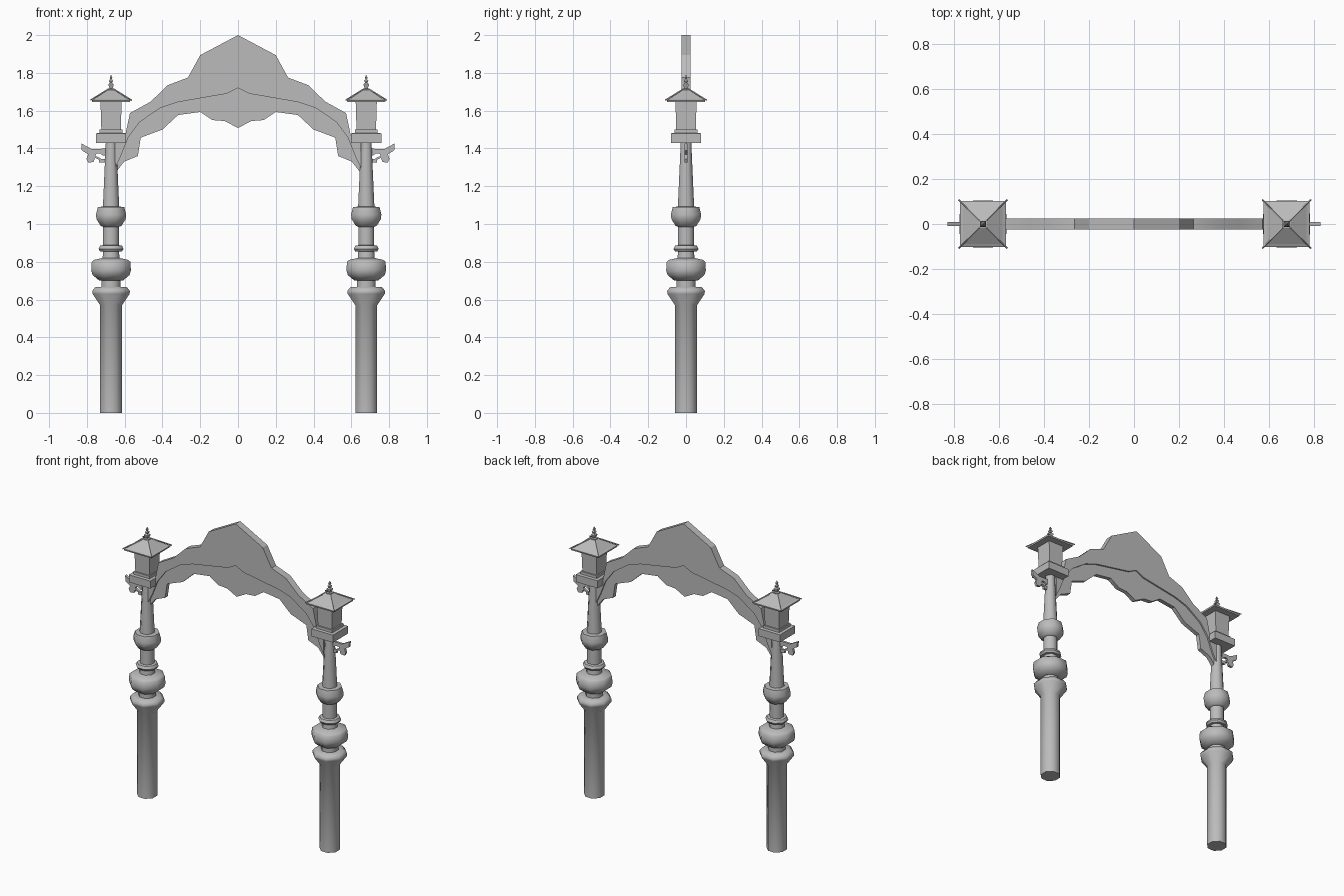
import bpy, bmesh, math
from mathutils import Vector

cube = bpy.data.objects.get("Cube")
if cube:
    bpy.data.objects.remove(cube, do_unlink=True)

stone = bpy.data.materials.new("grey_stone")
stone.use_nodes = True
colour = (0.5, 0.5, 0.5, 1)
stone.diffuse_color = colour
stone.node_tree.nodes["Principled BSDF"].inputs["Base Color"].default_value = colour


def finish(name, bm, smooth=None):
    bmesh.ops.recalc_face_normals(bm, faces=bm.faces)
    mesh = bpy.data.meshes.new(name)
    bm.to_mesh(mesh)
    bm.free()
    mesh.materials.append(stone)
    obj = bpy.data.objects.new(name, mesh)
    bpy.context.collection.objects.link(obj)
    if smooth:
        bpy.ops.object.select_all(action="DESELECT")
        obj.select_set(True)
        bpy.context.view_layer.objects.active = obj
        bpy.ops.object.shade_smooth_by_angle(angle=math.radians(smooth))
    return obj


def turned(name, x, profile, sides, smooth=None):
    """Stack of polygon rings; profile holds (half width, height)."""
    bm = bmesh.new()
    rings = []
    for half, z in profile:
        r = half / math.cos(math.pi / sides)
        angles = [(i + 0.5) * math.tau / sides for i in range(sides)]
        rings.append([bm.verts.new((x + r * math.cos(a), r * math.sin(a), z)) for a in angles])
    for low, high in zip(rings, rings[1:]):
        for i in range(sides):
            j = (i + 1) % sides
            bm.faces.new((low[i], low[j], high[j], high[i]))
    bm.faces.new(rings[0])
    bm.faces.new(rings[-1])
    return finish(name, bm, smooth)


def plate(name, outlines, half, smooth=None):
    """Upright plates cut from (x, z) outlines, centred on y = 0."""
    bm = bmesh.new()
    for outline in outlines:
        front = bm.faces.new([bm.verts.new((x, -half, z)) for x, z in outline])
        new = bmesh.ops.extrude_face_region(bm, geom=[front], use_keep_orig=True)["geom"]
        moved = [v for v in new if isinstance(v, bmesh.types.BMVert)]
        bmesh.ops.translate(bm, verts=moved, vec=(0, 2 * half, 0))
    bmesh.ops.triangulate(bm, faces=[f for f in bm.faces if len(f.verts) > 4])
    return finish(name, bm, smooth)


def mirrored(points):
    """Full line from the half that starts on the centre."""
    return [(-x, z) for x, z in reversed(points)] + points[1:]


# Turned posts
post = [(.058, 0), (.058, .57), (.098, .63), (.1, .645), (.085, .665), (.05, .667),
        (.05, .70), (.062, .70), (.098, .73), (.105, .755), (.102, .80), (.09, .81),
        (.045, .82), (.042, .855), (.058, .855), (.066, .868), (.058, .885),
        (.042, .888), (.042, .985), (.055, .99), (.077, 1.025), (.08, 1.05),
        (.07, 1.09), (.043, 1.092), (.028, 1.43)]
lantern_base = [(.08, 1.43), (.08, 1.48), (.06, 1.482), (.06, 1.5)]
lantern_body = [(.051, 1.48), (.056, 1.65)]
lantern_roof = [(.1, 1.645), (.102, 1.655), (.088, 1.662), (.018, 1.71)]
finial = [(.018, 1.708), (.018, 1.716), (.008, 1.718), (.014, 1.735), (.014, 1.74),
          (.006, 1.748), (.011, 1.758), (.004, 1.768), (.007, 1.775), (.001, 1.79)]

for side, x in (("right", -.672), ("left", .679)):
    turned(side + "_post", x, post, 8, 50)
    turned(side + "_lantern_base", x, lantern_base, 4)
    turned(side + "_lantern_body", x, lantern_body, 4)
    turned(side + "_lantern_roof", x, lantern_roof, 4)
    turned(side + "_finial", x, finial, 4)

    # Ribs along the roof hips, poking past the corners
    bm = bmesh.new()
    for sx in (-1, 1):
        for sy in (-1, 1):
            a = Vector((x + sx * .108, sy * .108, 1.656))
            b = Vector((x + sx * .016, sy * .016, 1.713))
            rot = (b - a).to_track_quat("Z", "Y").to_matrix().to_4x4()
            rot.translation = (a + b) / 2
            bmesh.ops.create_cone(bm, cap_ends=True, segments=4, radius1=.004,
                                  radius2=.004, depth=(b - a).length, matrix=rot)
    finish(side + "_roof_ribs", bm)

# Arch: thin full panel with a thicker upper band
top = [(0, 2), (.2, 1.894), (.265, 1.775), (.372, 1.735), (.462, 1.648),
       (.572, 1.587), (.597, 1.47), (.65, 1.43)]
middle = [(0, 1.72), (.06, 1.69), (.32, 1.645), (.41, 1.615), (.52, 1.54),
          (.58, 1.46), (.62, 1.36), (.65, 1.3)]
bottom = [(0, 1.508), (.07, 1.545), (.135, 1.55), (.2, 1.593), (.317, 1.577), (.4, 1.5),
          (.515, 1.457), (.53, 1.36), (.603, 1.33), (.648, 1.272)]
plate("arch_panel", [mirrored(top) + mirrored(bottom)[::-1]], .014, 30)
plate("arch_upper_band", [mirrored(top) + mirrored(middle)[::-1]], .024, 30)

# Scrolled brackets on the outer sides
scroll = [(.66, 1.4), (.775, 1.397), (.83, 1.427), (.827, 1.39), (.793, 1.368),
          (.803, 1.345), (.793, 1.325), (.765, 1.328), (.757, 1.35), (.735, 1.34),
          (.735, 1.325), (.66, 1.325), (.66, 1.345), (.725, 1.345), (.735, 1.352),
          (.755, 1.36), (.75, 1.373), (.73, 1.373), (.715, 1.362), (.66, 1.362)]
for side, s in (("right", -1), ("left", 1)):
    plate(side + "_bracket", [[(s * x, z) for x, z in scroll]], .008)
